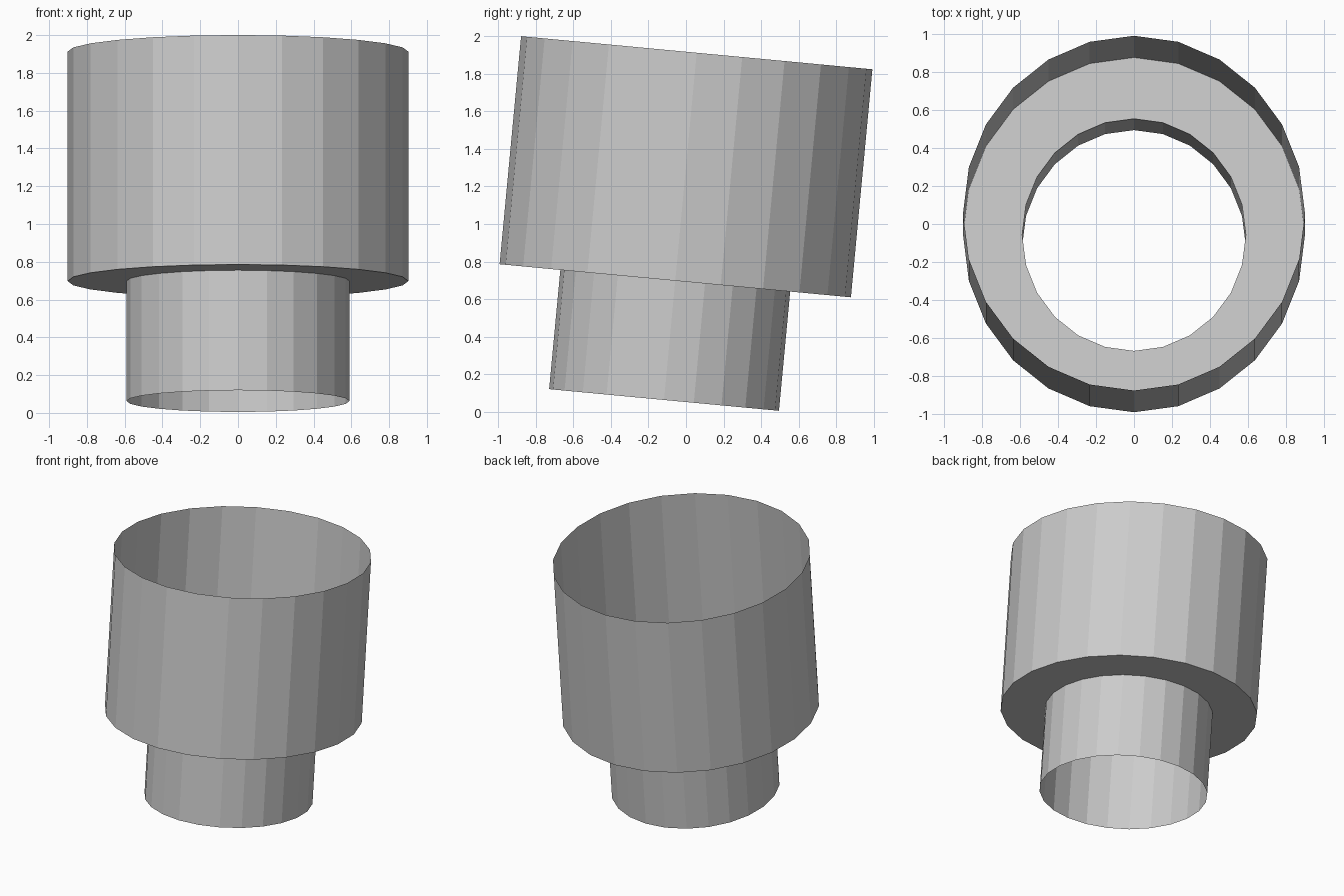
import bpy, bmesh, math
from mathutils import Matrix

if "Cube" in bpy.data.objects:
    bpy.data.objects.remove(bpy.data.objects["Cube"])

SIDES = 24
TILT = Matrix.Rotation(math.radians(-5.38), 4, 'X')
PLACE = Matrix.Translation((0, -0.117, 0.0625)) @ TILT


def sleeve(name, rings):
    """Thin open shell lofted through (x radius, y radius, height) rings."""
    bm = bmesh.new()
    loops = []
    for rx, ry, h in rings:
        loops.append([bm.verts.new((rx * math.cos(a), ry * math.sin(a), h))
                      for a in (2 * math.pi * i / SIDES for i in range(SIDES))])
    for low, high in zip(loops, loops[1:]):
        for i in range(SIDES):
            j = (i + 1) % SIDES
            bm.faces.new((low[i], low[j], high[j], high[i]))
    mesh = bpy.data.meshes.new(name)
    bm.to_mesh(mesh)
    bm.free()
    obj = bpy.data.objects.new(name, mesh)
    obj.matrix_world = PLACE
    bpy.context.collection.objects.link(obj)
    return obj


# Narrow lower tube, flat step and wide upper tube, leaning slightly back
sleeve("stepped_sleeve", [
    (0.59, 0.615, 0.0),
    (0.59, 0.615, 0.638),
    (0.902, 0.94, 0.638),
    (0.902, 0.94, 1.858),
])
